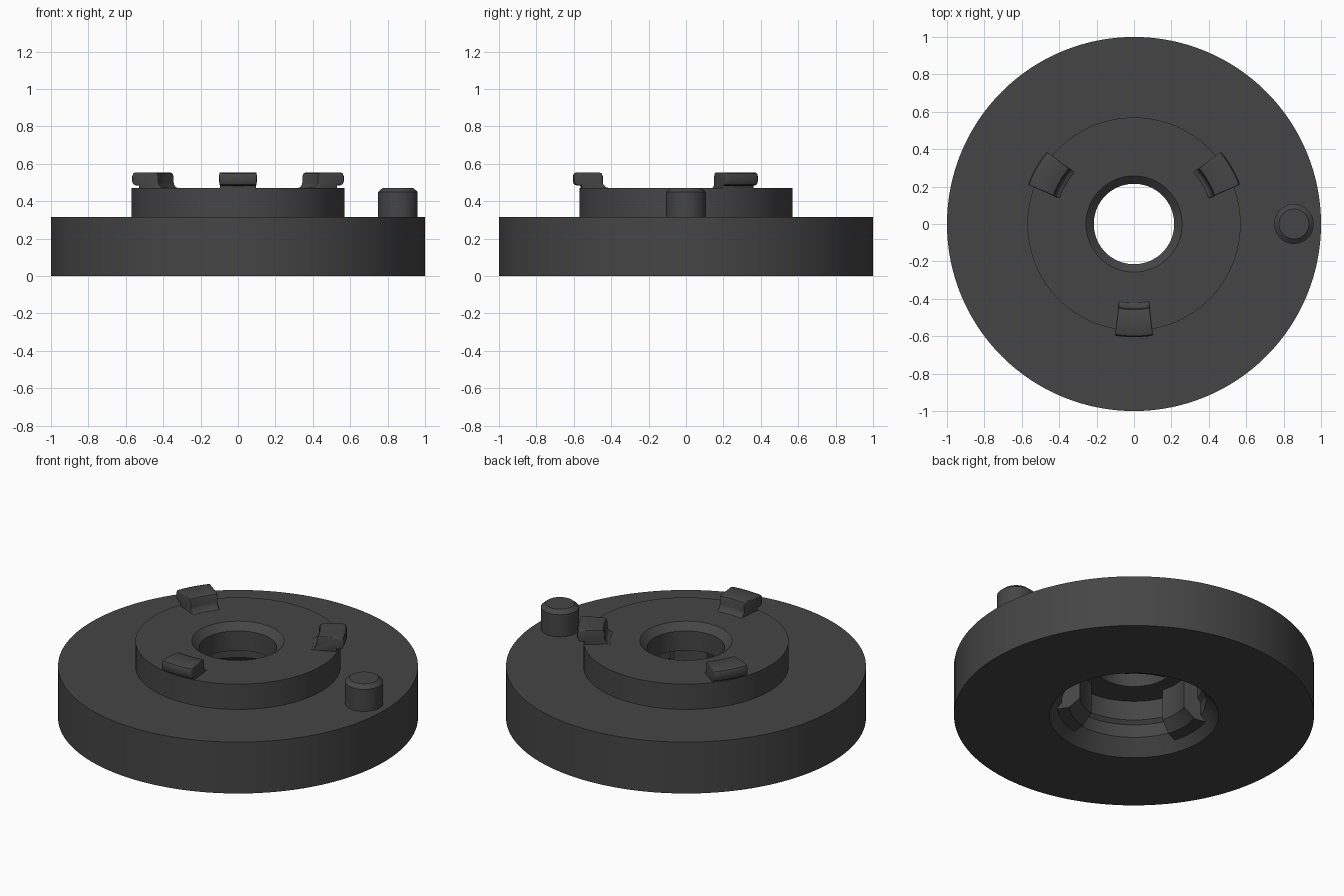
import bpy, bmesh, math

if "Cube" in bpy.data.objects:
    bpy.data.objects.remove(bpy.data.objects["Cube"])

SEG = 128
charcoal = bpy.data.materials.new("charcoal plastic")
charcoal.diffuse_color = (0.06, 0.06, 0.06, 1)
charcoal.use_nodes = True
charcoal.node_tree.nodes["Principled BSDF"].inputs["Base Color"].default_value = charcoal.diffuse_color


def finish(name, bm, bevel=0.0, limit=60):
    """Turn a bmesh into a shaded object with the shared material."""
    bmesh.ops.remove_doubles(bm, verts=bm.verts, dist=1e-5)
    bmesh.ops.recalc_face_normals(bm, faces=bm.faces)
    me = bpy.data.meshes.new(name)
    bm.to_mesh(me)
    bm.free()
    ob = bpy.data.objects.new(name, me)
    bpy.context.collection.objects.link(ob)
    me.materials.append(charcoal)
    bpy.ops.object.select_all(action='DESELECT')
    ob.select_set(True)
    bpy.context.view_layer.objects.active = ob
    if bevel:
        mod = ob.modifiers.new("rounding", 'BEVEL')
        mod.width, mod.segments = bevel, 3
        mod.limit_method, mod.angle_limit = 'ANGLE', math.radians(limit)
        bpy.ops.object.modifier_apply(modifier=mod.name)
    bpy.ops.object.shade_smooth_by_angle(angle=math.radians(30))
    return ob


def lathe(name, profile, centre=(0, 0), closed=True):
    """Spin (radius, z) points around a vertical axis."""
    bm = bmesh.new()
    rings = []
    for r, z in profile:
        if r == 0:
            rings.append([bm.verts.new((*centre, z))] * SEG)
        else:
            rings.append([bm.verts.new((centre[0] + r * math.cos(2 * math.pi * i / SEG),
                                        centre[1] + r * math.sin(2 * math.pi * i / SEG), z))
                          for i in range(SEG)])
    for k in range(len(rings) if closed else len(rings) - 1):
        a, b = rings[k], rings[(k + 1) % len(rings)]
        for i in range(SEG):
            j = (i + 1) % SEG
            bm.faces.new(list(dict.fromkeys((a[i], a[j], b[j], b[i]))))
    return finish(name, bm)


def sector(name, profile, angle, half_width, steps=8, bevel=0.0):
    """Sweep (radius, z) points along a short arc; half_width(r) sets the side taper."""
    bm = bmesh.new()
    rows = []
    for s in range(steps + 1):
        t = 2 * s / steps - 1
        row = []
        for r, z in profile:
            a = math.radians(angle) + t * math.asin(half_width(r) / r)
            row.append(bm.verts.new((r * math.cos(a), r * math.sin(a), z)))
        rows.append(row)
    n = len(profile)
    for a, b in zip(rows, rows[1:]):
        for k in range(n):
            m = (k + 1) % n
            bm.faces.new((a[k], a[m], b[m], b[k]))
    bm.faces.new(rows[0])
    bm.faces.new(rows[-1])
    return finish(name, bm, bevel)


# Stepped disc with a chamfered bore and a hollow underside
lathe("stepped_disc", [
    (1.0, 0), (1.0, 0.315), (0.57, 0.315), (0.57, 0.47),
    (0.257, 0.47), (0.215, 0.43), (0.215, 0.31),
    (0.38, 0.31), (0.38, 0.19), (0.40, 0.17), (0.40, 0.09), (0.47, 0)])

# Locating pin with a chamfered tip
lathe("locating_pin", [(0, 0.30), (0.106, 0.30), (0.106, 0.45), (0.08, 0.472), (0, 0.472)],
      centre=(0.855, 0), closed=False)

# Three hooked tabs on the raised step, overhanging its edge
tab_profile = [
    (0.42, 0.471), (0.437, 0.476), (0.448, 0.488), (0.452, 0.502), (0.452, 0.535),
    (0.458, 0.549), (0.472, 0.555), (0.585, 0.555), (0.599, 0.549), (0.605, 0.535),
    (0.605, 0.505), (0.599, 0.491), (0.585, 0.485), (0.565, 0.485), (0.565, 0.46), (0.42, 0.46)]
for i, ang in enumerate((30, 150, 270)):
    sector(f"locking_tab_{i + 1}", tab_profile, ang,
           lambda r: 0.083 + (r - 0.44) * 0.11, bevel=0.012)

# Three lugs inside the hollow underside
lug_profile = [(0.30, 0.315), (0.30, 0.12), (0.36, 0.06), (0.425, 0.05), (0.425, 0.315)]
for i, ang in enumerate((60, 180, 300)):
    sector(f"inner_lug_{i + 1}", lug_profile, ang,
           lambda r: r * math.sin(math.radians(18)))
